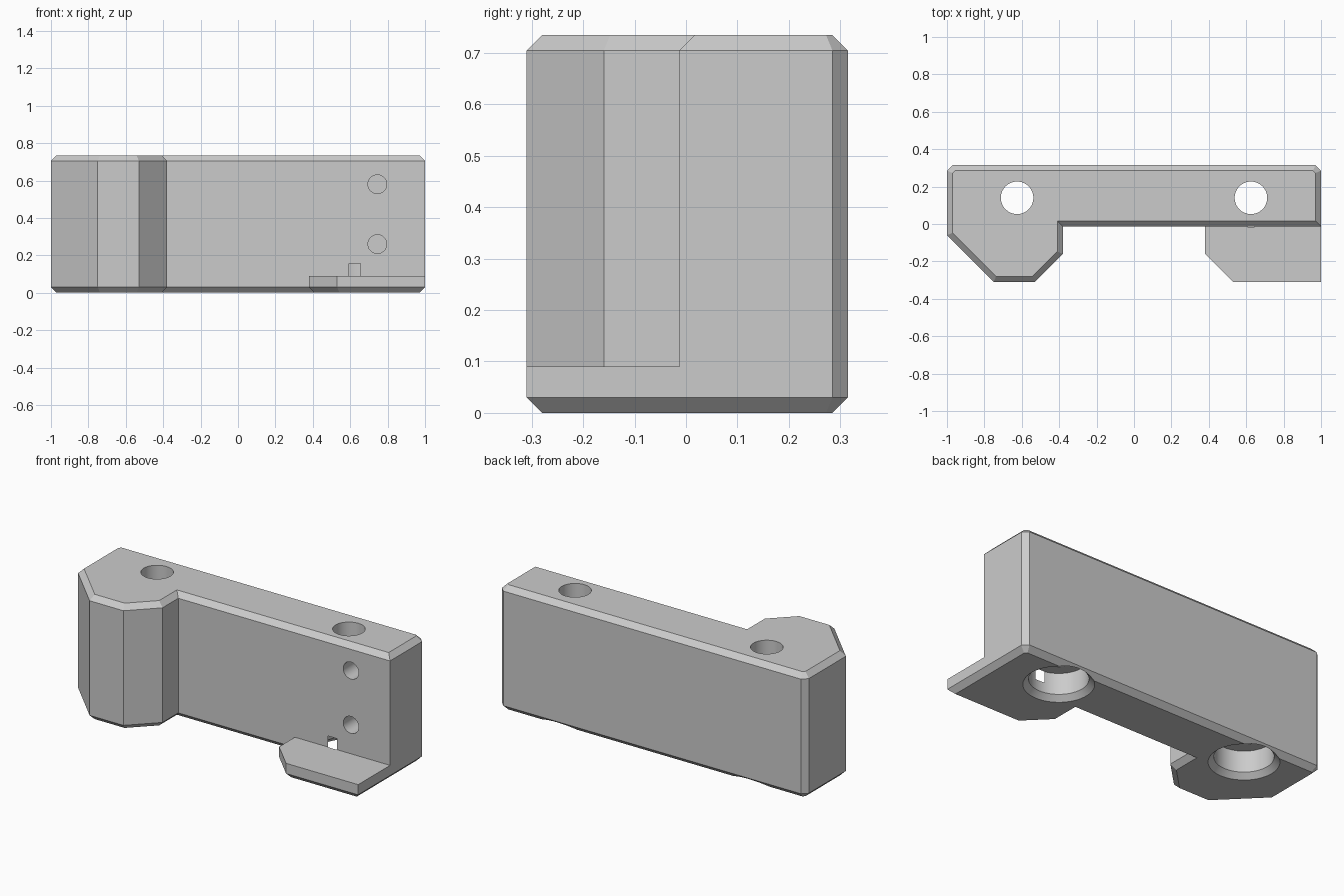
import bpy, bmesh, math
from mathutils import Vector, Matrix

cube = bpy.data.objects.get("Cube")
if cube:
    bpy.data.objects.remove(cube, do_unlink=True)

HEIGHT, CHAMFER, FRONT, SIDES = 0.735, 0.03, -0.013, 64

plastic = bpy.data.materials.new("light grey")
plastic.use_nodes = True
plastic.diffuse_color = (0.6, 0.6, 0.6, 1)
plastic.node_tree.nodes["Principled BSDF"].inputs["Base Color"].default_value = (0.6, 0.6, 0.6, 1)


def inset(points, d):
    """Mitred inward offset of a counter-clockwise outline."""
    result = []
    for i, p in enumerate(points):
        p = Vector(p)
        a = (p - Vector(points[i - 1])).normalized()
        b = (Vector(points[(i + 1) % len(points)]) - p).normalized()
        na, nb = Vector((-a.y, a.x)), Vector((-b.y, b.x))
        result.append(p + (na + nb) * d / (1 + na.dot(nb)))
    return result


def stack(name, rings):
    """Solid skinned through a list of (outline, z) rings, bottom to top."""
    bm = bmesh.new()
    loops = [[bm.verts.new((p[0], p[1], z)) for p in outline] for outline, z in rings]
    n = len(loops[0])
    for low, high in zip(loops, loops[1:]):
        for i in range(n):
            j = (i + 1) % n
            bm.faces.new((low[i], low[j], high[j], high[i]))
    bm.faces.new(loops[0][::-1])
    bm.faces.new(loops[-1])
    bmesh.ops.recalc_face_normals(bm, faces=bm.faces)
    mesh = bpy.data.meshes.new(name)
    bm.to_mesh(mesh)
    bm.free()
    mesh.materials.append(plastic)
    obj = bpy.data.objects.new(name, mesh)
    bpy.context.collection.objects.link(obj)
    return obj


def circle(r, x=0, y=0):
    return [(x + r * math.cos(t), y + r * math.sin(t))
            for t in (2 * math.pi * i / SIDES for i in range(SIDES))]


def combine(target, tool, operation):
    mod = target.modifiers.new(operation, 'BOOLEAN')
    mod.operation, mod.object, mod.solver = operation, tool, 'EXACT'
    bpy.context.view_layer.objects.active = target
    bpy.ops.object.modifier_apply(modifier=mod.name)
    bpy.data.objects.remove(tool, do_unlink=True)


# Upright block with the tall foot at one end
block = [(-1, -0.06), (-0.75, -0.31), (-0.53, -0.31), (-0.38, -0.16),
         (-0.38, FRONT), (1, FRONT), (1, 0.285), (0.97, 0.315),
         (-0.97, 0.315), (-1, 0.285)]
body = stack("bracket_body", [(inset(block, CHAMFER), 0), (block, CHAMFER),
                              (block, HEIGHT - CHAMFER), (inset(block, CHAMFER), HEIGHT)])

# Thin foot plate at the other end
foot = [(0.38, -0.16), (0.53, -0.31), (1, -0.31), (1, 0.12), (0.38, 0.12)]
plate = stack("foot_plate", [(inset(foot, CHAMFER), 0), (foot, CHAMFER), (foot, 0.09)])
combine(body, plate, 'UNION')

# Vertical bolt holes, counterbored and flared from below
for x in (-0.625, 0.625):
    steps = [(0.236, -0.05), (0.156, 0.03), (0.156, 0.155), (0.087, 0.155), (0.087, 0.8)]
    cutter = stack("bolt_cutter", [(circle(r, x, 0.14), z) for r, z in steps])
    combine(body, cutter, 'DIFFERENCE')

# Blind round holes in the front
for z in (0.26, 0.58):
    cutter = stack("pin_cutter", [(circle(0.05), -0.1), (circle(0.05), 0.2)])
    cutter.data.transform(Matrix.Translation((0.745, 0, z)) @ Matrix.Rotation(-math.pi / 2, 4, 'X'))
    combine(body, cutter, 'DIFFERENCE')

# Smooth bores, sharp chamfers
bpy.ops.object.select_all(action='DESELECT')
body.select_set(True)
bpy.context.view_layer.objects.active = body
bpy.ops.object.shade_smooth_by_angle(angle=math.radians(25))
